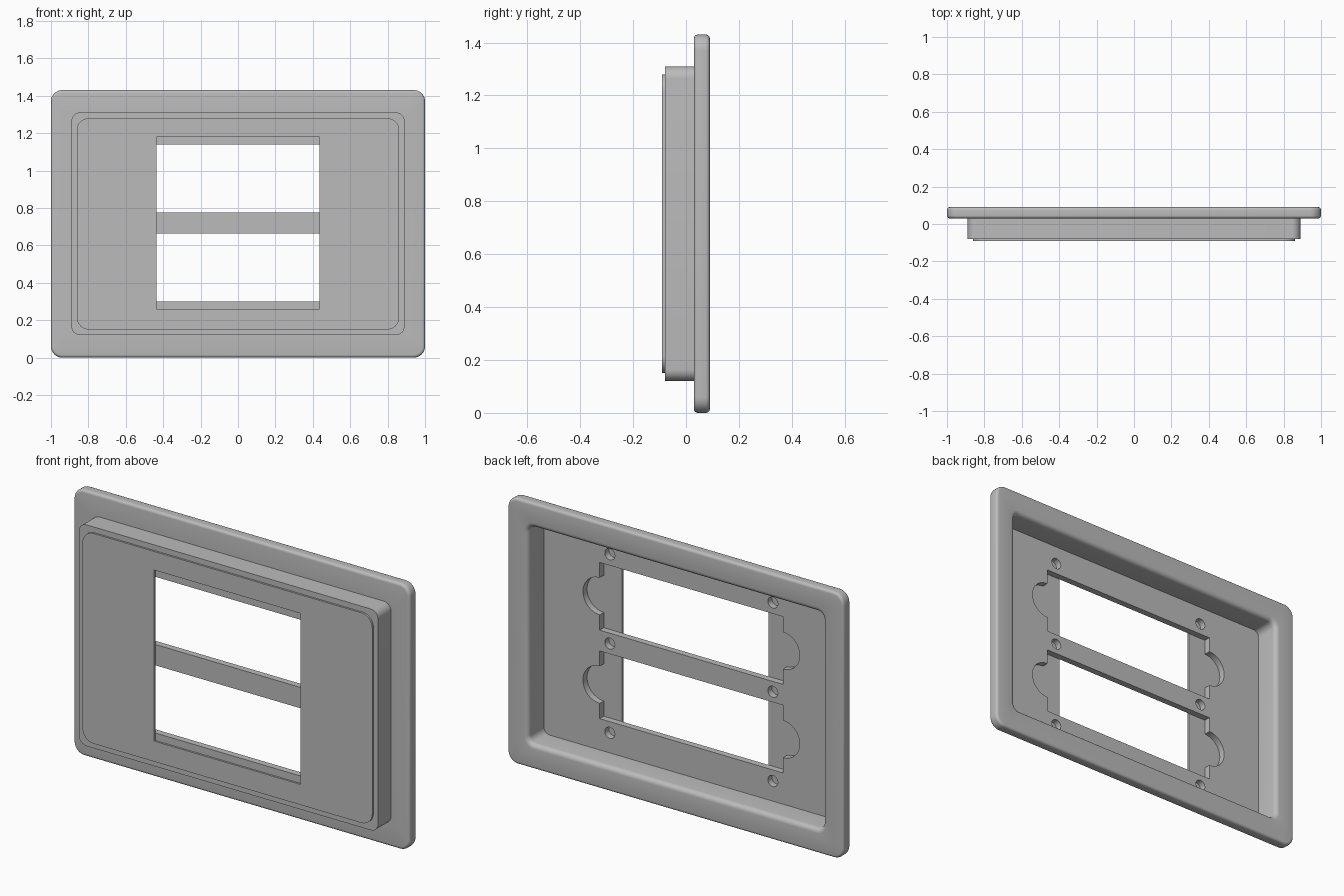
import bpy, bmesh
from math import pi, sin, cos, radians

cube = bpy.data.objects.get("Cube")
if cube:
    bpy.data.objects.remove(cube, do_unlink=True)

MID = 0.715      # height of the plate centre
WIN = 0.72       # height of the window centre

grey = bpy.data.materials.new("plain grey")
grey.use_nodes = True
colour = (0.5, 0.5, 0.5, 1)
grey.diffuse_color = colour
grey.node_tree.nodes["Principled BSDF"].inputs["Base Color"].default_value = colour


def arc(cx, cz, r, start, end, steps):
    """Points (x, z) on an arc."""
    turns = [start + (end - start) * i / steps for i in range(steps + 1)]
    return [(cx + r * cos(t), cz + r * sin(t)) for t in turns]


def rounded_rect(hx, hz, r, cz=MID):
    """Rounded rectangle outline from half sizes and corner radius."""
    pts = []
    for i, (sx, sz) in enumerate([(1, 1), (-1, 1), (-1, -1), (1, -1)]):
        pts += arc(sx * (hx - r), cz + sz * (hz - r), r, i * pi / 2, (i + 1) * pi / 2, 8)
    return pts


def loft(bm, rings):
    """Skin a list of (outline, y) rings and cap both ends."""
    loops = [[bm.verts.new((x, y, z)) for x, z in pts] for pts, y in rings]
    for a, b in zip(loops, loops[1:]):
        for i in range(len(a)):
            j = (i + 1) % len(a)
            bm.faces.new((a[i], a[j], b[j], b[i]))
    bm.faces.new(loops[0][::-1])
    bm.faces.new(loops[-1])


def finish(name, bm):
    bmesh.ops.recalc_face_normals(bm, faces=bm.faces)
    mesh = bpy.data.meshes.new(name)
    bm.to_mesh(mesh)
    bm.free()
    mesh.materials.append(grey)
    obj = bpy.data.objects.new(name, mesh)
    bpy.context.collection.objects.link(obj)
    return obj


def activate(obj):
    bpy.ops.object.select_all(action='DESELECT')
    obj.select_set(True)
    bpy.context.view_layer.objects.active = obj


def cut(obj, cutter):
    cutter.hide_render = True
    mod = obj.modifiers.new("cut", 'BOOLEAN')
    mod.operation = 'DIFFERENCE'
    mod.solver = 'EXACT'
    mod.object = cutter
    activate(obj)
    bpy.ops.object.modifier_apply(modifier=mod.name)
    bpy.data.objects.remove(cutter, do_unlink=True)
    bpy.ops.object.shade_smooth_by_angle(angle=radians(30))


# Housing: box front, flange with rounded rim, recess walls, recess floor
HX, HZ = 1.0, 0.715
rings = [(rounded_rect(0.89, 0.595, 0.045), -0.08),
         (rounded_rect(0.89, 0.595, 0.045), 0.03)]
rim = 0.015
for cy, start in ((0.03 + rim, -pi / 2), (0.09 - rim, 0)):
    for out, along in arc(0, 0, rim, start, start + pi / 2, 5):
        d = rim - out
        rings.append((rounded_rect(HX - d, HZ - d, 0.06 - d), cy + along))
lip = 0.025
for inward, along in arc(0, 0, lip, pi / 2, 0, 5):
    d = lip - inward
    rings.append((rounded_rect(0.877 + d, 0.583 + d, 0.035 + d), 0.09 - lip + along))
rings.append((rounded_rect(0.877, 0.583, 0.035), -0.045))
bm = bmesh.new()
loft(bm, rings)
housing = finish("housing", bm)

# Floor cutters: two notched openings and six screw holes
bm = bmesh.new()
W, H, R = 0.545, 0.182, 0.1
for cz in (WIN - 0.238, WIN + 0.238):
    outline = [(W, cz - H)] + arc(W, cz, R, -pi / 2, pi / 2, 16) + [(W, cz + H)]
    outline += [(-x, 2 * cz - z) for x, z in outline]
    loft(bm, [(outline, -0.2), (outline, 0.02)])
for cz in (WIN - 0.48, WIN, WIN + 0.48):
    for cx in (-0.485, 0.485):
        hole = arc(cx, cz, 0.03, 0, 2 * pi, 24)[:-1]
        loft(bm, [(hole, -0.2), (hole, 0.02)])
cut(housing, finish("floor_cutter", bm))

# Front cover sheet with one large window
bm = bmesh.new()
sheet = rounded_rect(0.862, 0.565, 0.065)
loft(bm, [(sheet, -0.09), (sheet, -0.08)])
cover = finish("front_cover", bm)
bm = bmesh.new()
window = [(sx * 0.436, WIN + sz * 0.46) for sx, sz in ((1, 1), (-1, 1), (-1, -1), (1, -1))]
loft(bm, [(window, -0.2), (window, 0.02)])
cut(cover, finish("window_cutter", bm))
